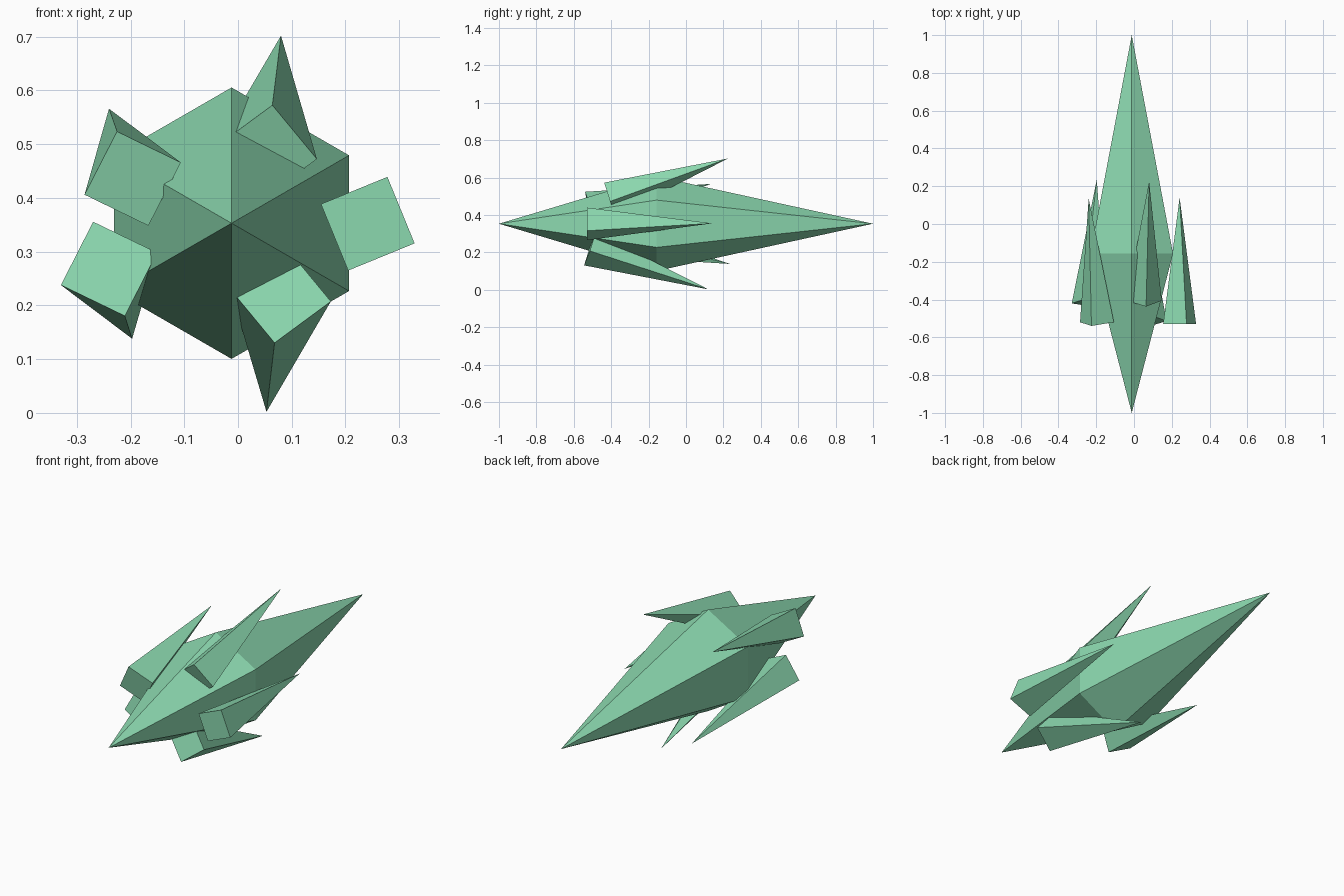
import bpy, bmesh, math
from mathutils import Vector

cube = bpy.data.objects.get("Cube")
if cube:
    bpy.data.objects.remove(cube, do_unlink=True)

# Single crystal colour
green = bpy.data.materials.new("pale_green_crystal")
green.use_nodes = True
colour = (0.26, 0.69, 0.43, 1.0)
green.diffuse_color = colour
bsdf = next(n for n in green.node_tree.nodes if n.type == 'BSDF_PRINCIPLED')
bsdf.inputs["Base Color"].default_value = colour
bsdf.inputs["Roughness"].default_value = 0.8


def finish(name, bm):
    bmesh.ops.recalc_face_normals(bm, faces=bm.faces)
    mesh = bpy.data.meshes.new(name)
    bm.to_mesh(mesh)
    bm.free()
    mesh.materials.append(green)
    obj = bpy.data.objects.new(name, mesh)
    bpy.context.collection.objects.link(obj)
    return obj


def ring(bm, centre, u, v, radius, sides):
    """Regular polygon of vertices in the plane of u and v."""
    angles = [math.tau * i / sides for i in range(sides)]
    return [bm.verts.new(centre + radius * (math.cos(a) * u + math.sin(a) * v)) for a in angles]


def fan(bm, loop, tip):
    for a, b in zip(loop, loop[1:] + loop[:1]):
        bm.faces.new((a, b, tip))


def shard(name, base, tip, corner):
    """Square pyramid from base centre to tip; corner sets its roll."""
    base, tip = Vector(base), Vector(tip)
    axis = (tip - base).normalized()
    u = Vector(corner) - base
    u = (u - axis * u.dot(axis)).normalized()
    bm = bmesh.new()
    loop = ring(bm, base, u, axis.cross(u), 0.0945, 4)
    bm.faces.new(loop)
    fan(bm, loop, bm.verts.new(tip))
    return finish(name, bm)


# Main crystal: six-sided double point with a thin band between the halves
bm = bmesh.new()
cx, cz = -0.012, 0.353
up, side = Vector((0, 0, 1)), Vector((1, 0, 0))
front = ring(bm, Vector((cx, -0.165, cz)), up, side, 0.250, 6)
back = ring(bm, Vector((cx, -0.157, cz)), up, side, 0.2525, 6)
fan(bm, front, bm.verts.new((cx, -1, cz)))
fan(bm, back, bm.verts.new((cx, 1, cz)))
for i in range(6):
    j = (i + 1) % 6
    bm.faces.new((front[i], front[j], back[j], back[i]))
finish("main_crystal", bm)

# Smaller shards around the main crystal, pointing backwards
shard("upper_left_shard", (0.053, -0.406, 0.484), (0.08, 0.225, 0.702), (0.064, -0.437, 0.573))
shard("left_shard", (0.2415, -0.53, 0.352), (0.2415, 0.14, 0.355), (0.278, -0.53, 0.439))
shard("lower_left_shard", (0.079, -0.514, 0.219), (0.053, 0.12, 0.002), (0.068, -0.545, 0.13))
shard("lower_right_shard", (-0.24, -0.42, 0.268), (-0.197, 0.235, 0.138), (-0.329, -0.42, 0.238))
shard("upper_right_shard", (-0.196, -0.52, 0.436), (-0.24, 0.135, 0.566), (-0.225, -0.54, 0.523))
